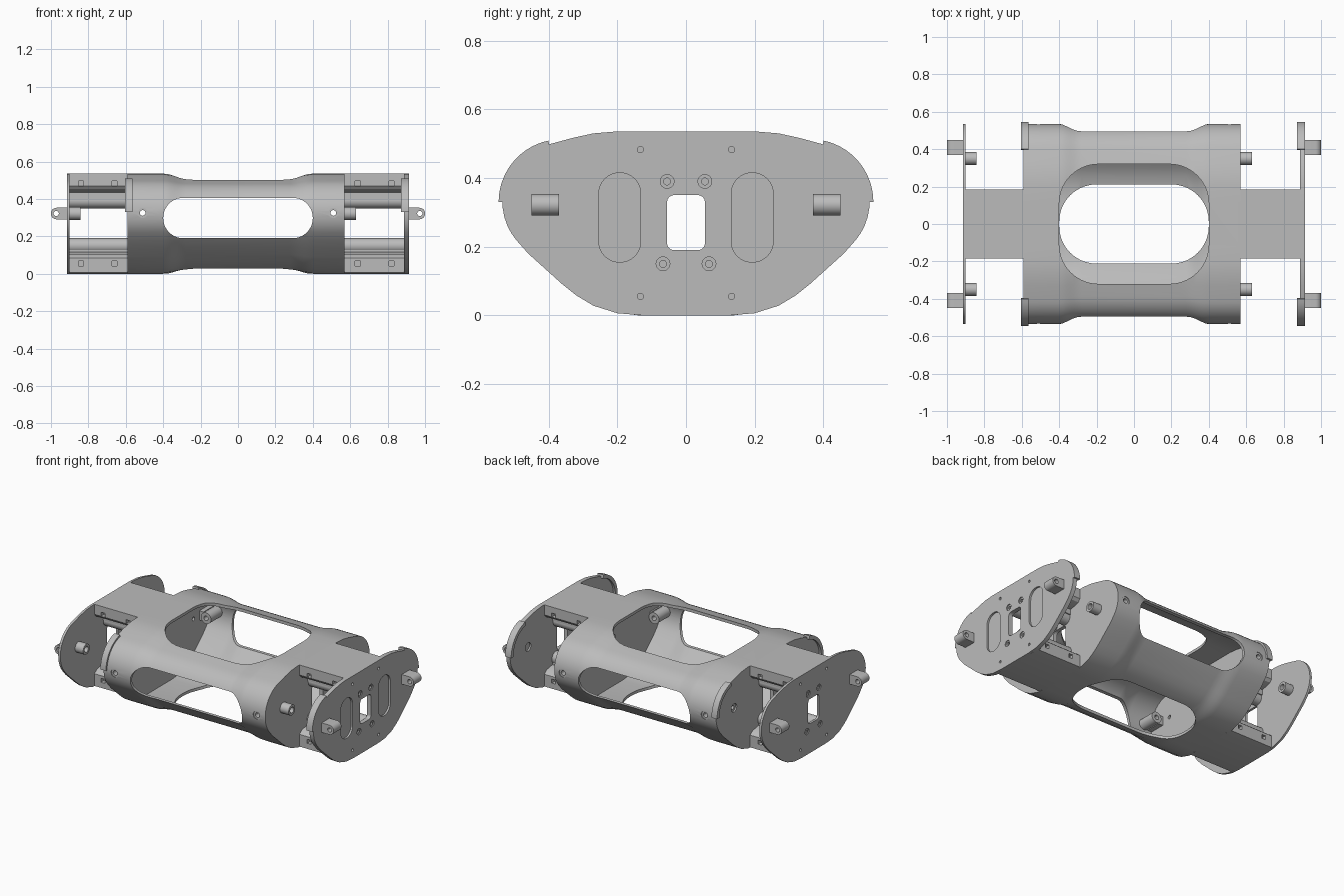
import bpy, bmesh, math

if "Cube" in bpy.data.objects:
    bpy.data.objects.remove(bpy.data.objects["Cube"])

grey = bpy.data.materials.new("plain_grey")
grey.use_nodes = True
grey.diffuse_color = (0.5, 0.5, 0.5, 1)
grey.node_tree.nodes["Principled BSDF"].inputs["Base Color"].default_value = (0.5, 0.5, 0.5, 1)


# ---- helpers ----
def place(axis, u, v, w):
    return {"x": (w, u, v), "y": (u, w, v), "z": (u, v, w)}[axis]


def loft(name, axis, sections):
    """Closed solid through (outline, position) sections along an axis."""
    bm = bmesh.new()
    rings = [[bm.verts.new(place(axis, u, v, w)) for u, v in pts] for pts, w in sections]
    n = len(rings[0])
    for a, b in zip(rings, rings[1:]):
        for i in range(n):
            j = (i + 1) % n
            bm.faces.new((a[i], a[j], b[j], b[i]))
    bm.faces.new(rings[0])
    bm.faces.new(rings[-1])
    bmesh.ops.recalc_face_normals(bm, faces=bm.faces)
    mesh = bpy.data.meshes.new(name)
    bm.to_mesh(mesh)
    bm.free()
    mesh.materials.append(grey)
    obj = bpy.data.objects.new(name, mesh)
    bpy.context.collection.objects.link(obj)
    return obj


def prism(name, axis, pts, a, b):
    return loft(name, axis, [(pts, a), (pts, b)])


def arc(cu, cv, r, start, end, steps):
    angles = [math.radians(start + (end - start) * i / steps) for i in range(steps + 1)]
    return [(cu + r * math.cos(t), cv + r * math.sin(t)) for t in angles]


def circle(cu, cv, r, sides=24):
    return arc(cu, cv, r, 0, 360, sides)[:-1]


def slot(cu, cv, hu, hv, r):
    """Rounded rectangle outline."""
    pts = []
    for k, (su, sv) in enumerate(((1, 1), (-1, 1), (-1, -1), (1, -1))):
        pts += arc(cu + su * (hu - r), cv + sv * (hv - r), r, 90 * k, 90 * k + 90, 10)
    clean = [p for p, q in zip(pts, pts[1:] + pts[:1]) if math.dist(p, q) > 1e-5]
    return clean


def box(cu, cv, hu, hv):
    return [(cu - hu, cv - hv), (cu + hu, cv - hv), (cu + hu, cv + hv), (cu - hu, cv + hv)]


def cut(obj, cutters):
    for c in cutters:
        m = obj.modifiers.new("cut", "BOOLEAN")
        m.operation, m.object, m.solver = "DIFFERENCE", c, "EXACT"
    graph = bpy.context.evaluated_depsgraph_get()
    mesh = bpy.data.meshes.new_from_object(obj.evaluated_get(graph))
    obj.modifiers.clear()
    obj.data = mesh
    for c in cutters:
        bpy.data.objects.remove(c)


def hole(axis, pts, a, b):
    return prism("cutter", axis, pts, a, b)


# ---- shared outline of the body and end plates ----
LOBE = (0.363, 0.33)
half = [(0.12, 0.535), (0.21, 0.535), (0.27, 0.53), (0.33, 0.517)]
half += arc(*LOBE, 0.172, 78, -40, 14)
half += [(0.46, 0.18), (0.41, 0.135), (0.36, 0.09), (0.32, 0.058),
         (0.27, 0.028), (0.2, 0.006), (0.13, 0)]
outline = half + [(-y, z) for y, z in reversed(half)]
MID = 0.2675


def inset(d):
    sy, sz = 1 - d / 0.535, 1 - d / MID
    return [(y * sy, MID + (z - MID) * sz) for y, z in outline]


# ---- hollow body with a slight waist ----
def waisted(a, b, wall):
    stations = [(a, 0)]
    ramp = [(-0.4 + 0.02 * i, 0.017 * (1 - math.cos(math.pi * i / 6)) / 2) for i in range(7)]
    stations += ramp + [(-x, d) for x, d in reversed(ramp)] + [(b, 0)]
    return loft("body", "x", [(inset(d + wall), x) for x, d in stations])


body = waisted(-0.59, 0.57, 0)
cutters = [waisted(-0.565, 0.545, 0.018),
           hole("y", slot(0, 0.298, 0.4, 0.108, 0.107), -0.7, 0.7),
           hole("z", slot(0, 0, 0.4, 0.32, 0.21), 0.3, 0.7),
           hole("z", slot(0, 0, 0.4, 0.212, 0.2), -0.1, 0.2),
           hole("x", slot(0, 0.27, 0.055, 0.08, 0.02), -0.7, 0.7)]
for s in (-1, 1):
    cutters += [hole("x", circle(s * 0.35, 0.325, 0.028), -0.6, -0.58),
                hole("x", circle(s * 0.35, 0.325, 0.012), -0.6, -0.5)]
    for x in (-0.51, 0.51):
        cutters.append(hole("y", circle(x, 0.325, 0.015), s * 0.45, s * 0.6))
        cutters.append(hole("y", circle(x, 0.325, 0.027), s * 0.529, s * 0.6))
cut(body, cutters)

# ---- end plates ----
right_plate = prism("socket_end_plate", "x", outline, 0.887, 0.915)
left_plate = prism("pin_end_plate", "x", outline, -0.915, -0.9)
for plate, out in ((right_plate, 1), (left_plate, -1)):
    cutters = [hole("x", slot(0, 0.27, 0.055, 0.08, 0.02), out * 0.8, out)]
    for s in (-1, 1):
        for y, z in ((0.055, 0.39), (0.067, 0.15)):
            cutters.append(hole("x", circle(s * y, z, 0.02), out * 0.909, out))
            cutters.append(hole("x", circle(s * y, z, 0.01), out * 0.8, out))
        for z in (0.055, 0.483):
            cutters.append(hole("x", circle(s * 0.133, z, 0.009), out * 0.8, out))
        if out > 0:
            # shallow pockets outside, sockets inside
            cutters.append(hole("x", slot(s * 0.193, 0.285, 0.061, 0.13, 0.06), 0.903, 1))
            cutters.append(hole("x", circle(s * 0.35, 0.325, 0.028), 0.8, 0.897))
    cut(plate, cutters)

# ---- top and bottom connecting bars, with screw tubes ----
upper = [(0.185, 0.535), (0.185, 0.47), (0.17, 0.452), (0.14, 0.442), (0.1, 0.435)]
lower = [(0.14, 0), (0.185, 0.006), (0.185, 0.085), (0.16, 0.105), (0.1, 0.115)]
for end, a, b in (("left", 0.56, 0.9), ("right", -0.905, -0.58)):
    slots = (0.64, 0.82) if a > 0 else (-0.66, -0.84)
    for level, pts, z, tube in (("upper", upper, 0.483, (0.055, 0.39)),
                                ("lower", lower, 0.055, (0.067, 0.15))):
        bar = prism(f"{end}_{level}_bar", "x",
                    pts + [(-y, h) for y, h in reversed(pts)], a, b)
        cut(bar, [hole("y", box(x, z, 0.014, 0.013), s * 0.155, s * 0.25)
                  for x in slots for s in (-1, 1)])
        for s in (-1, 1):
            prism(f"{end}_{level}_screw_tube", "x",
                  circle(s * tube[0], tube[1], 0.04), a, b)
            core = box(s * 0.06, 0.43 if level == "upper" else 0.11, 0.04, 0.03)
            prism(f"{end}_{level}_tube_web", "x", core, a, b)

for s in (-1, 1):
    side = "back" if s > 0 else "front"

    # ---- raised curved lips ----
    ring = arc(*LOBE, 0.183, 0, 78, 14) + arc(*LOBE, 0.16, 78, 0, 14)
    ring = [(s * y, z) for y, z in ring]
    prism(f"{side}_plate_lip", "x", ring, 0.872, 0.915)
    prism(f"{side}_body_lip", "x", ring, -0.605, -0.565)

    # ---- hollow alignment pins ----
    for name, a, b in (("body_pin", 0.56, 0.632), ("plate_pin", -0.905, -0.842)):
        pin = prism(f"{side}_{name}", "x", circle(s * 0.35, 0.322, 0.034), a, b)
        cut(pin, [hole("x", circle(s * 0.35, 0.322, 0.019), b - 0.045, b + 0.05)])

    # ---- hinge lugs with a cross hole ----
    for d in (-1, 1):
        lug_shape = [(0.9, 0.291)] + arc(0.97, 0.322, 0.031, -90, 90, 12) + [(0.9, 0.353)]
        lug = prism(f"{side}_lug", "y", [(d * x, z) for x, z in lug_shape],
                    s * 0.37, s * 0.45)
        cut(lug, [hole("y", circle(d * 0.972, 0.322, 0.014), s * 0.3, s * 0.5)])

        # ---- inner screw bosses braced to the body caps ----
        x = d * 0.51
        boss = prism(f"{side}_inner_boss", "y", circle(x, 0.325, 0.036), s * 0.4, s * 0.525)
        cut(boss, [hole("y", circle(x, 0.325, 0.015), s * 0.3, s * 0.6)])
        cap = 0.555 if d > 0 else -0.575
        prism(f"{side}_boss_brace", "y", box((d * 0.535 + cap) / 2, 0.325,
              abs(cap - d * 0.535) / 2, 0.03), s * 0.41, s * 0.52)

# ---- smooth curved walls, keep edges sharp ----
bpy.ops.object.select_all(action="DESELECT")
for obj in bpy.context.collection.objects:
    if obj.type == "MESH" and obj.data.materials and obj.data.materials[0] == grey:
        obj.select_set(True)
        bpy.context.view_layer.objects.active = obj
bpy.ops.object.shade_smooth_by_angle(angle=math.radians(30))
